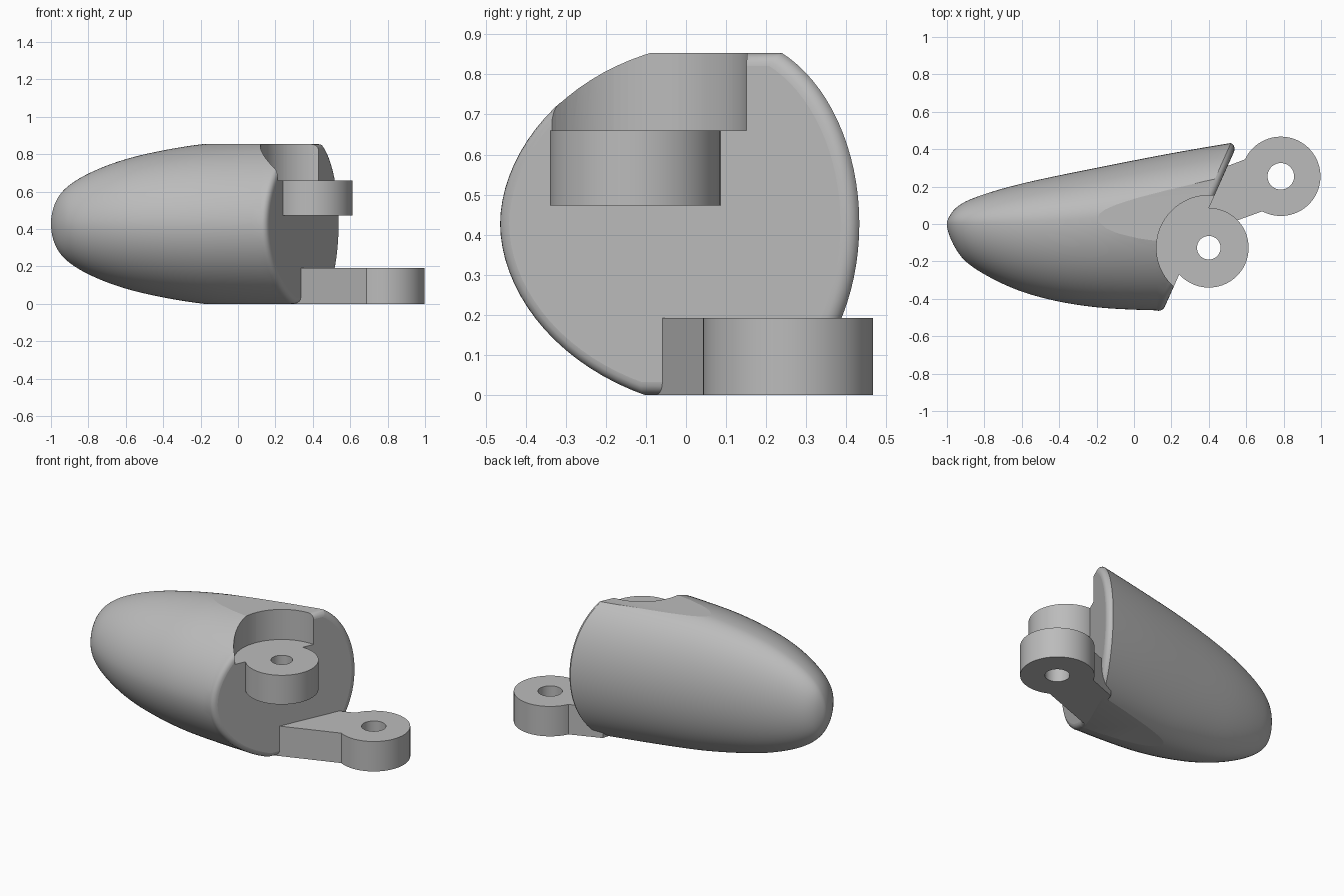
import bpy, bmesh, math
from mathutils import Vector

old = bpy.data.objects.get("Cube")
if old:
    bpy.data.objects.remove(old)

grey = bpy.data.materials.new("plain grey")
grey.use_nodes = True
colour = (0.5, 0.5, 0.5, 1)
grey.diffuse_color = colour
grey.node_tree.nodes["Principled BSDF"].inputs["Base Color"].default_value = colour

MID, TOP = 0.427, 0.853
FLOOR = 0.66                      # bottom of the round pocket
UPPER, LOWER = (0.40, -0.127), (0.785, 0.255)   # pivot centres


def make(name, bm):
    bmesh.ops.recalc_face_normals(bm, faces=bm.faces[:])
    mesh = bpy.data.meshes.new(name)
    bm.to_mesh(mesh)
    bm.free()
    mesh.materials.append(grey)
    ob = bpy.data.objects.new(name, mesh)
    bpy.context.collection.objects.link(ob)
    return ob


def smooth(ob):
    bpy.ops.object.select_all(action='DESELECT')
    ob.select_set(True)
    bpy.context.view_layer.objects.active = ob
    bpy.ops.object.shade_smooth_by_angle(angle=math.radians(28))


def circle(centre, radius, z, count=72):
    return [(centre[0] + radius * math.cos(math.tau * i / count),
             centre[1] + radius * math.sin(math.tau * i / count), z) for i in range(count)]


def prism(name, outline, z0, z1):
    bm = bmesh.new()
    face = bm.faces.new([bm.verts.new((p[0], p[1], z0)) for p in outline])
    new = bmesh.ops.extrude_face_region(bm, geom=[face])["geom"]
    for v in new:
        if isinstance(v, bmesh.types.BMVert):
            v.co.z = z1
    return make(name, bm)


def lug(name, centre, outer, inner, z0, z1):
    # Drilled disc: four circles joined round in a closed loop
    bm = bmesh.new()
    loops = [[bm.verts.new(p) for p in circle(centre, r, z)]
             for r, z in ((outer, z0), (outer, z1), (inner, z1), (inner, z0))]
    skin(bm, loops + loops[:1])
    smooth(make(name, bm))


def skin(bm, loops):
    for a, b in zip(loops, loops[1:]):
        for i in range(len(a)):
            j = (i + 1) % len(a)
            bm.faces.new((a[i], a[j], b[j], b[i]))


# Body stations: root of distance from the nose, back edge, front edge, half height
STATIONS = [(0, 0, 0, 0), (0.1, 0.035, -0.052, 0.075), (0.2, 0.078, -0.12, 0.145),
            (0.3, 0.115, -0.19, 0.2), (0.45, 0.16, -0.27, 0.27), (0.63, 0.215, -0.36, 0.345),
            (0.775, 0.26, -0.415, 0.393), (0.894, 0.3, -0.445, 0.425), (1, 0.34, -0.458, 0.443),
            (1.1, 0.38, -0.462, 0.457), (1.3, 0.46, -0.455, 0.487)]


def station(s):
    # Smooth interpolation with finite-difference slopes
    k = max(i for i in range(len(STATIONS) - 1) if STATIONS[i][0] <= s)
    a, b = STATIONS[k], STATIONS[k + 1]
    h = b[0] - a[0]
    t = (s - a[0]) / h

    def slope(i, c):
        p, q = STATIONS[max(i - 1, 0)], STATIONS[min(i + 1, len(STATIONS) - 1)]
        return (q[c] - p[c]) / (q[0] - p[0])

    return [(1 + 2 * t) * (1 - t) ** 2 * a[c] + t * (1 - t) ** 2 * h * slope(k, c)
            + t * t * (3 - 2 * t) * b[c] + t * t * (t - 1) * h * slope(k + 1, c)
            for c in (1, 2, 3)]


def section(s, count=88):
    back, front, height = station(s)
    centre = front + 0.645 * (back - front)
    points = []
    for i in range(count):
        c, d = math.cos(math.tau * i / count), math.sin(math.tau * i / count)
        power = 1 if c > 0 else 2 / 1.9
        reach = back - centre if c > 0 else centre - front
        points.append((s * s - 1,
                       centre + math.copysign(abs(c) ** power, c) * reach,
                       MID + math.copysign(abs(d) ** power, d) * height))
    return points


def slice_off(bm, point, normal):
    # Remove everything beyond the plane and close the cut with one face
    cut = bmesh.ops.bisect_plane(bm, geom=bm.verts[:] + bm.edges[:] + bm.faces[:],
                                 plane_co=point, plane_no=normal, clear_outer=True)
    edges = [e for e in cut["geom_cut"] if isinstance(e, bmesh.types.BMEdge)]
    for e in edges:
        e.smooth = False
    return bmesh.ops.holes_fill(bm, edges=edges, sides=0)["faces"], edges


# Body: pointed shell with flat top and bottom and a slanted, rounded rim
bm = bmesh.new()
rings = [[bm.verts.new(p) for p in section(1.29 * i / 56)] for i in range(57)]
skin(bm, rings)
bm.faces.new(rings[-1])
bmesh.ops.remove_doubles(bm, verts=bm.verts[:], dist=0.00001)
bmesh.ops.recalc_face_normals(bm, faces=bm.faces[:])
slice_off(bm, (0, 0, TOP), (0, 0, 1))
slice_off(bm, (0, 0, 0), (0, 0, -1))
normal = Vector((0.913, -0.408, 0)).normalized()
radius = 0.035
faces, edges = slice_off(bm, Vector((0.43, 0.15, 0)) - normal * radius, normal)
for e in edges:
    e.smooth = True
cap = faces[0]
base = [v.co.copy() for v in cap.verts]
middle = Vector((0.345, -0.02, MID)) - normal * radius
for step in range(1, 6):
    angle = math.pi / 2 * step / 5
    cap = bmesh.ops.extrude_discrete_faces(bm, faces=[cap])["faces"][0]
    shrink = 1 - 0.075 * (1 - math.cos(angle))
    for v in cap.verts:
        start = min(base, key=lambda p: (p - v.co).length) if step == 1 else v.co
        if step > 1:
            start = middle + (v.co - middle - normal * lift) / last
        v.co = middle + (start - middle) * shrink + normal * radius * math.sin(angle)
    last, lift = shrink, radius * math.sin(angle)
for e in cap.edges:
    e.smooth = False
body = make("body_shell", bm)

# Round pocket above the upper pivot
cutter = prism("pocket_cutter", circle(UPPER, 0.28, 0, 96), FLOOR, 1.1)
cutter.hide_render = True
mod = body.modifiers.new("pocket", 'BOOLEAN')
mod.operation = 'DIFFERENCE'
mod.solver = 'EXACT'
mod.object = cutter
bpy.context.view_layer.objects.active = body
bpy.ops.object.modifier_apply(modifier=mod.name)
bpy.data.objects.remove(cutter)
smooth(body)

# Pivot lugs and the arm that carries the lower one
lug("upper_lug", UPPER, 0.213, 0.063, 0.473, FLOOR)
lug("lower_lug", LOWER, 0.212, 0.071, 0, 0.192)
prism("lower_arm", [(0.3, -0.072), (0.7, 0.073), (0.6, 0.348), (0.4, 0.272)], 0, 0.192)
